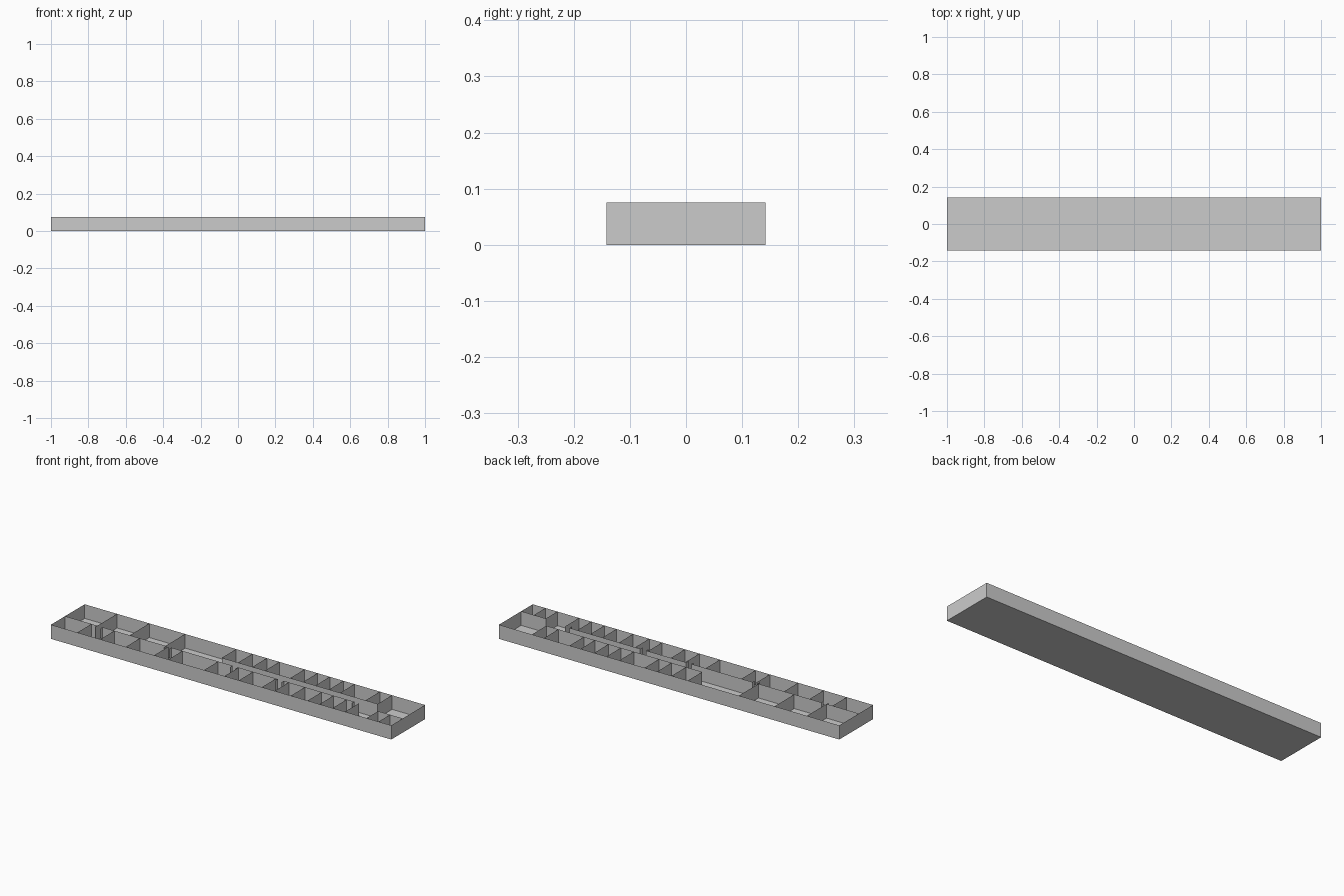
import bpy, bmesh

if "Cube" in bpy.data.objects:
    bpy.data.objects.remove(bpy.data.objects["Cube"])

W, D, H = 1.0, 0.142, 0.075      # half length, half depth, wall height
BACK, FRONT = 0.021, -0.023      # corridor wall lines


def make(name, quads):
    bm = bmesh.new()
    for q in quads:
        bm.faces.new([bm.verts.new(p) for p in q])
    bmesh.ops.remove_doubles(bm, verts=bm.verts, dist=1e-5)
    me = bpy.data.meshes.new(name)
    bm.to_mesh(me)
    bm.free()
    ob = bpy.data.objects.new(name, me)
    bpy.context.collection.objects.link(ob)
    return ob


def wall(x0, y0, x1, y1):
    # thin upright sheet between two plan points
    return [(x0, y0, 0), (x1, y1, 0), (x1, y1, H), (x0, y0, H)]


# floor slab sheet
make("floor", [[(-W, -D, 0), (-W, D, 0), (W, D, 0), (W, -D, 0)]])

# outer walls
make("outer_walls", [wall(-W, -D, W, -D), wall(W, -D, W, D),
                     wall(W, D, -W, D), wall(-W, D, -W, -D)])

# partitions of the front rooms
front_x = [-0.845, -0.71, -0.56, -0.393, -0.31, -0.1, 0.02, 0.105, 0.24,
           0.315, 0.41, 0.508, 0.578, 0.655, 0.728]
make("front_partitions", [wall(x, -D, x, FRONT) for x in front_x])

# partitions of the back rooms: deep rooms on the left, shallow on the right
deep_x = [-0.81, -0.62, -0.41]
back_x = [-0.11, -0.015, 0.07, 0.144, 0.292, 0.368, 0.44, 0.52, 0.585, 0.735, 0.806]
make("back_partitions", [wall(x, FRONT, x, D) for x in deep_x]
     + [wall(x, BACK, x, D) for x in back_x])

# long corridor walls, the front one broken by doorways
spans = [(-W, -0.81), (-0.78, -0.405), (-0.375, -0.015), (0.015, 0.25), (0.285, 0.70)]
make("front_corridor_wall", [wall(a, FRONT, b, FRONT) for a, b in spans])
make("back_corridor_wall", [wall(-0.11, BACK, 0.806, BACK)])

# short door jambs beside the doorways
jambs = [-0.81, -0.78, -0.405, -0.375, -0.015, 0.015, 0.25, 0.285, 0.70]
make("door_jambs", [wall(x, FRONT - 0.018, x, FRONT) for x in jambs])

# small rooms in the front right corner
SY = -0.045
make("corner_rooms", [wall(0.855, -D, 0.855, SY), wall(0.925, -D, 0.925, SY),
                      wall(0.855, SY, W, SY)])
